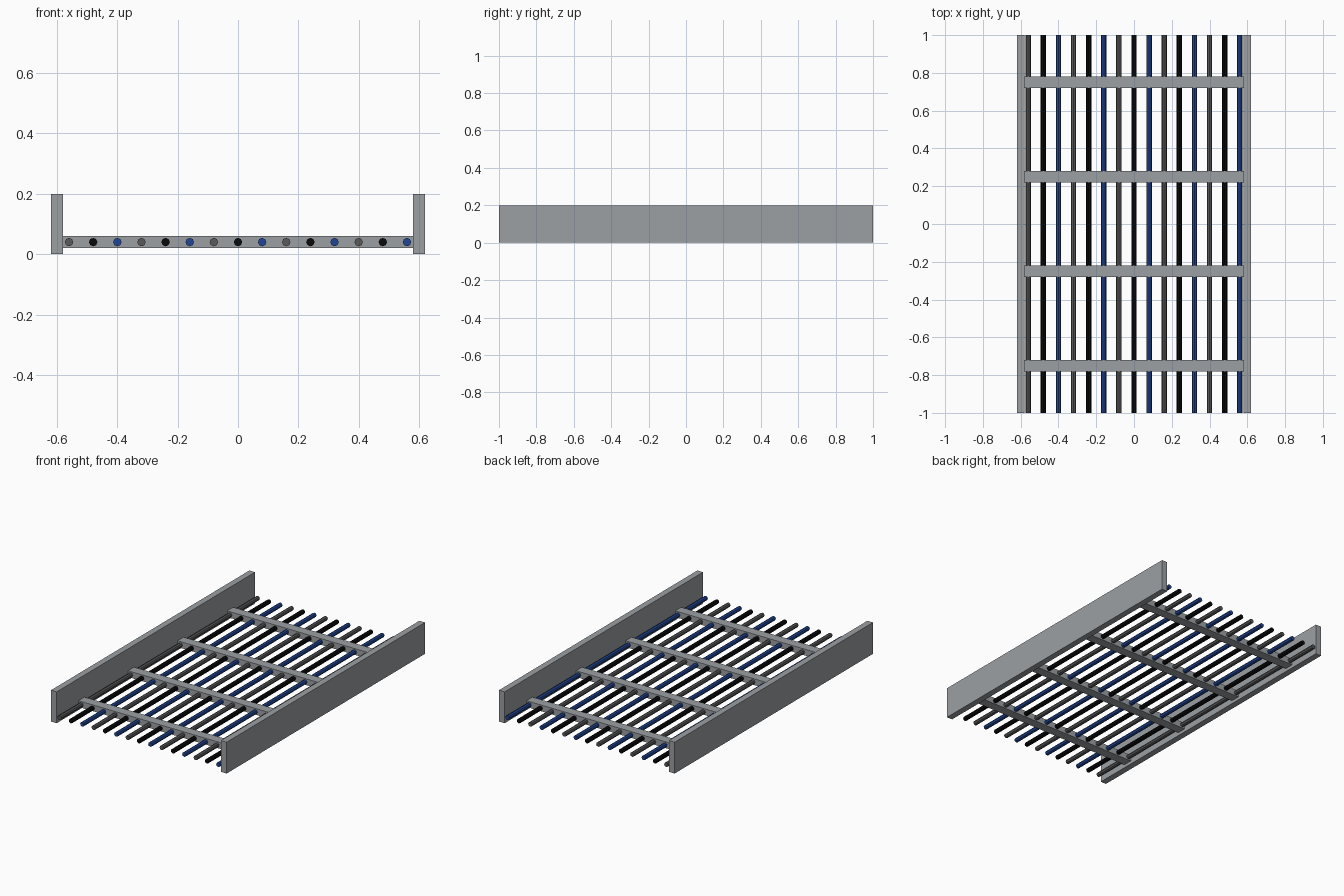
import bpy
import math

cube = bpy.data.objects.get("Cube")
if cube:
    bpy.data.objects.remove(cube, do_unlink=True)


def make_material(name, color):
    mat = bpy.data.materials.new(name)
    mat.use_nodes = True
    rgba = (*color, 1.0)
    mat.diffuse_color = rgba
    mat.node_tree.nodes["Principled BSDF"].inputs["Base Color"].default_value = rgba
    return mat


steel = make_material("galvanised grey", (0.33, 0.35, 0.37))
cable_colors = [
    make_material("cable grey", (0.10, 0.10, 0.10)),
    make_material("cable black", (0.003, 0.003, 0.003)),
    make_material("cable blue", (0.015, 0.06, 0.30)),
]


def finish(name, mat):
    obj = bpy.context.object
    obj.name = name
    obj.data.name = name
    obj.data.materials.append(mat)
    return obj


def box(name, center, size, mat):
    bpy.ops.mesh.primitive_cube_add(size=1, location=center)
    obj = finish(name, mat)
    obj.scale = size
    bpy.ops.object.transform_apply(location=False, rotation=False, scale=True)
    return obj


LENGTH = 2.0
BED_Z = 0.04

# Side rails
for side, label in ((-1, "right"), (1, "left")):
    box(f"{label}_rail", (side * 0.6, 0, 0.1), (0.04, LENGTH, 0.2), steel)

# Cross rungs between the rails
for i in range(4):
    box(f"rung_{i + 1}", (0, -0.75 + 0.5 * i, BED_Z), (1.16, 0.06, 0.04), steel)

# Cables running the full length, cycling through three colours
for i in range(15):
    bpy.ops.mesh.primitive_cylinder_add(
        vertices=8, radius=0.014, depth=LENGTH,
        location=((i - 7) * 0.08, 0, BED_Z), rotation=(math.pi / 2, 0, 0))
    finish(f"cable_{i + 1}", cable_colors[i % 3])
    bpy.ops.object.transform_apply(location=False, rotation=True, scale=False)
